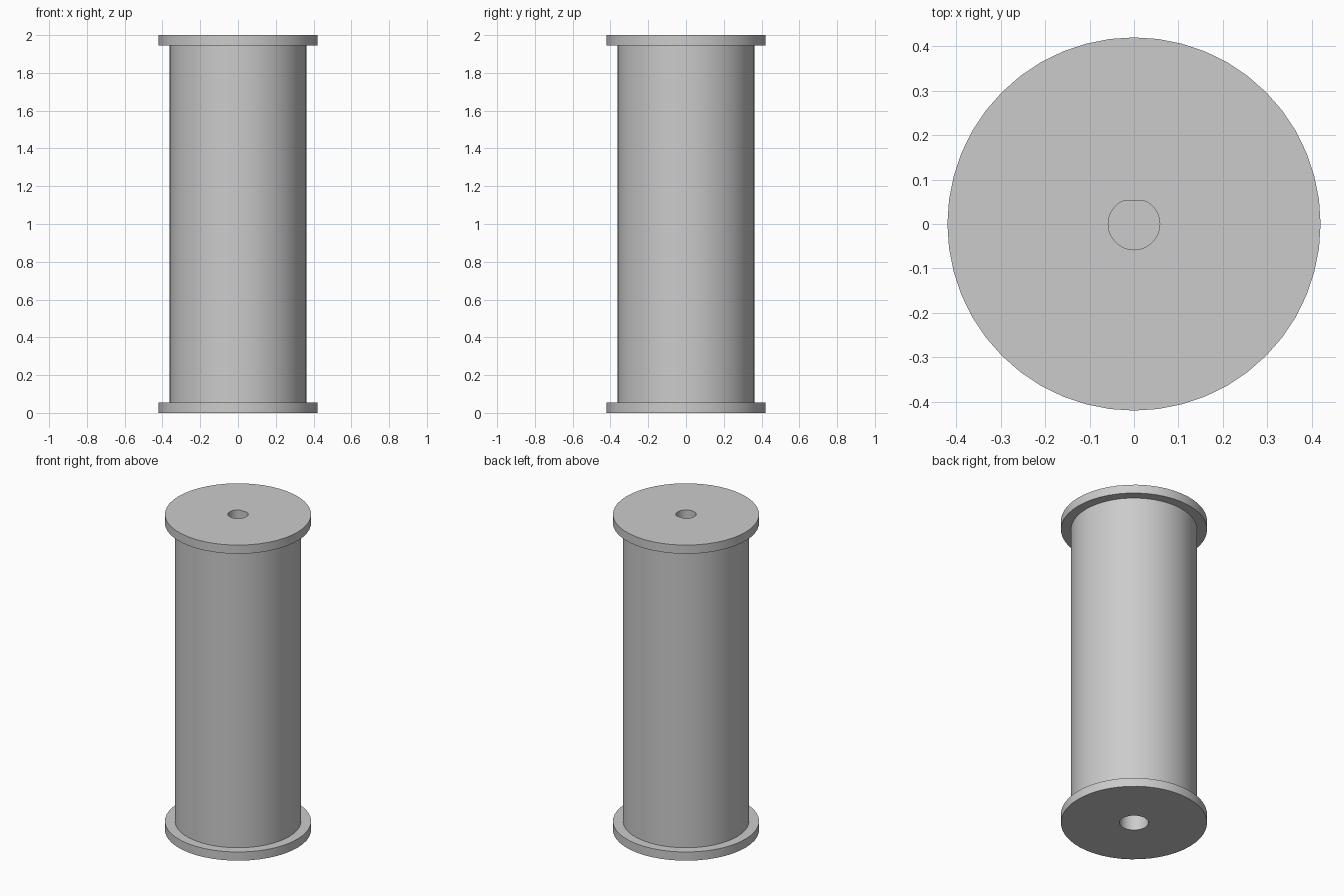
import bpy, bmesh
from math import sin, cos, tau

SIDES = 48
HEIGHT = 2.0
FLANGE_R, FLANGE_T = 0.42, 0.055
CORE_R = 0.362
SHAFT_R, SHAFT_FLAT, SHAFT_DEPTH = 0.058, 0.052, 0.35
PIN_R, PIN_DEPTH = 0.083, 0.35

cube = bpy.data.objects.get("Cube")
if cube:
    bpy.data.objects.remove(cube, do_unlink=True)

grey = bpy.data.materials.new("plain grey")
grey.use_nodes = True
colour = (0.6, 0.6, 0.6, 1)
grey.diffuse_color = colour
grey.node_tree.nodes["Principled BSDF"].inputs["Base Color"].default_value = colour


def ring(bm, radius, z, flat=None):
    """Ring of vertices; with flat, the +y side is cut straight."""
    verts = []
    for i in range(SIDES):
        a = tau * i / SIDES
        r = radius
        if flat and r * sin(a) > flat:
            r = flat / sin(a)
        verts.append(bm.verts.new((r * cos(a), r * sin(a), z)))
    return verts


bm = bmesh.new()
top_flange = HEIGHT - FLANGE_T

# Round pin hole, lower flange, core, upper flange, D-shaped shaft hole
rings = [
    ring(bm, PIN_R, PIN_DEPTH),
    ring(bm, PIN_R, 0),
    ring(bm, FLANGE_R, 0),
    ring(bm, FLANGE_R, FLANGE_T),
    ring(bm, CORE_R, FLANGE_T),
    ring(bm, CORE_R, top_flange),
    ring(bm, FLANGE_R, top_flange),
    ring(bm, FLANGE_R, HEIGHT),
    ring(bm, SHAFT_R, HEIGHT, SHAFT_FLAT),
    ring(bm, SHAFT_R, HEIGHT - SHAFT_DEPTH, SHAFT_FLAT),
]
for low, high in zip(rings, rings[1:]):
    for i in range(SIDES):
        j = (i + 1) % SIDES
        bm.faces.new((low[i], low[j], high[j], high[i]))

# Blind ends of both holes
bm.faces.new(rings[0][::-1])
bm.faces.new(rings[-1])
bmesh.ops.recalc_face_normals(bm, faces=bm.faces)

mesh = bpy.data.meshes.new("spool")
bm.to_mesh(mesh)
bm.free()
mesh.materials.append(grey)
spool = bpy.data.objects.new("spool", mesh)
bpy.context.collection.objects.link(spool)

# Smooth round walls with sharp rims
bpy.ops.object.select_all(action="DESELECT")
spool.select_set(True)
bpy.context.view_layer.objects.active = spool
bpy.ops.object.shade_smooth_by_angle(angle=0.5)
